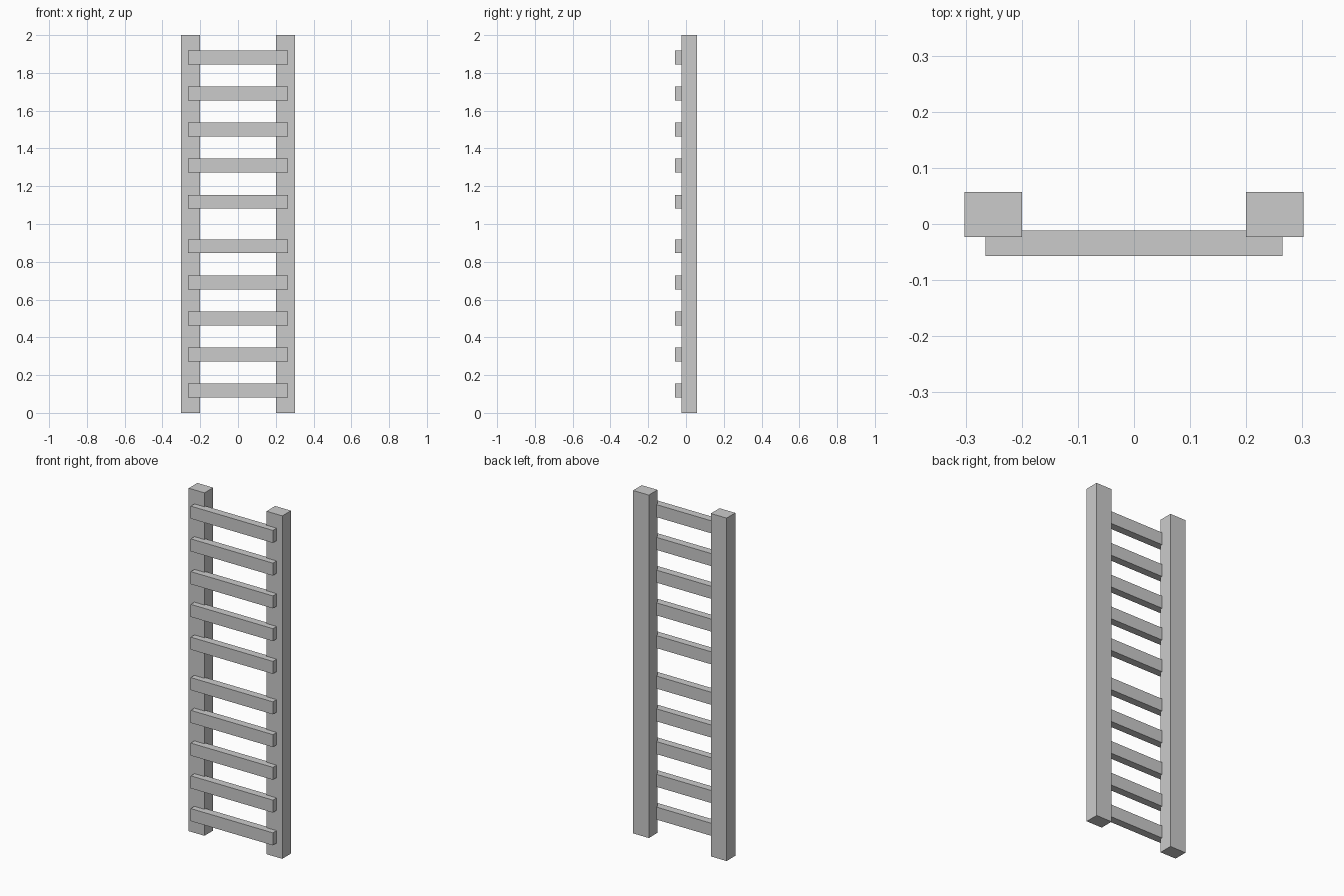
import bpy
import bmesh
from mathutils import Vector

if "Cube" in bpy.data.objects:
    bpy.data.objects.remove(bpy.data.objects["Cube"])


def box(name, lo, hi):
    """Plain box spanning two opposite corners, origin at its centre."""
    lo, hi = Vector(lo), Vector(hi)
    mesh = bpy.data.meshes.new(name)
    bm = bmesh.new()
    bmesh.ops.create_cube(bm, size=1)
    bmesh.ops.scale(bm, vec=hi - lo, verts=bm.verts)
    bm.to_mesh(mesh)
    bm.free()
    obj = bpy.data.objects.new(name, mesh)
    obj.location = (lo + hi) / 2
    bpy.context.collection.objects.link(obj)
    return obj


# Two upright side rails
for side, x in (("left", -0.251), ("right", 0.251)):
    box(f"{side}_rail", (x - 0.051, -0.023, 0), (x + 0.051, 0.057, 2))

# Flat rungs, partly let into the rail fronts: two groups of five with a wider gap between
PITCH = 0.191
HALF_HEIGHT = 0.0365
for group, start in (("lower", 0.118), ("upper", 1.118)):
    for i in range(5):
        z = start + i * PITCH
        box(f"{group}_rung_{i + 1}",
            (-0.265, -0.057, z - HALF_HEIGHT), (0.265, -0.012, z + HALF_HEIGHT))
